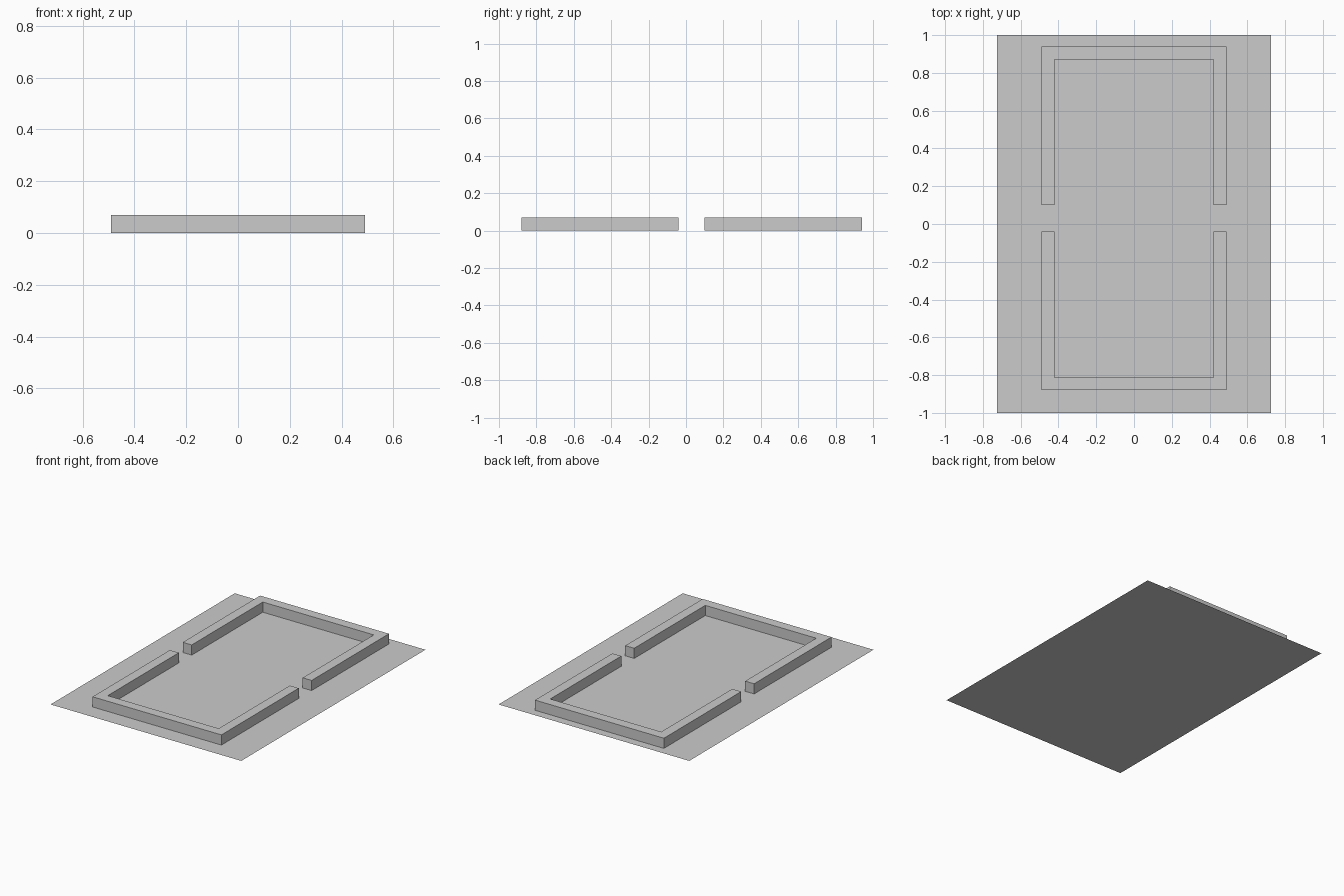
import bpy
import bmesh

cube = bpy.data.objects.get("Cube")
if cube:
    bpy.data.objects.remove(cube, do_unlink=True)

grey = bpy.data.materials.new("plain grey")
grey.use_nodes = True
colour = (0.6, 0.6, 0.6, 1)
grey.diffuse_color = colour
grey.node_tree.nodes["Principled BSDF"].inputs["Base Color"].default_value = colour

HALF_WIDTH = 0.49
WALL = 0.068
HEIGHT = 0.07
CENTRE_Y = 0.03
HALF_LENGTH = 0.91
HALF_GAP = 0.07


def add_object(name, bm):
    mesh = bpy.data.meshes.new(name)
    bm.to_mesh(mesh)
    bm.free()
    mesh.materials.append(grey)
    obj = bpy.data.objects.new(name, mesh)
    bpy.context.collection.objects.link(obj)
    return obj


def add_wall(name, side):
    """U-shaped wall: a flat outline raised from the ground."""
    inner = HALF_WIDTH - WALL
    gap, end = HALF_GAP, HALF_LENGTH
    right_half = [(inner, end - WALL), (inner, gap), (HALF_WIDTH, gap), (HALF_WIDTH, end)]
    outline = right_half + [(-x, y) for x, y in reversed(right_half)]
    bm = bmesh.new()
    base = bm.faces.new([bm.verts.new((x, CENTRE_Y + side * y, 0)) for x, y in outline])
    raised = bmesh.ops.extrude_face_region(bm, geom=[base])["geom"]
    top = [v for v in raised if isinstance(v, bmesh.types.BMVert)]
    bmesh.ops.translate(bm, verts=top, vec=(0, 0, HEIGHT))
    bmesh.ops.recalc_face_normals(bm, faces=bm.faces)
    # The underside rests on the ground sheet, so it stays open
    underside = [f for f in bm.faces if f.normal.z < -0.5]
    bmesh.ops.delete(bm, geom=underside, context="FACES_ONLY")
    return add_object(name, bm)


# Flat ground sheet
sheet = bmesh.new()
bmesh.ops.create_grid(sheet, x_segments=1, y_segments=1, size=1)
bmesh.ops.scale(sheet, verts=sheet.verts, vec=(0.725, 1, 1))
add_object("ground_sheet", sheet)

# Facing walls with a gap between their ends
add_wall("front_wall", -1)
add_wall("back_wall", 1)
